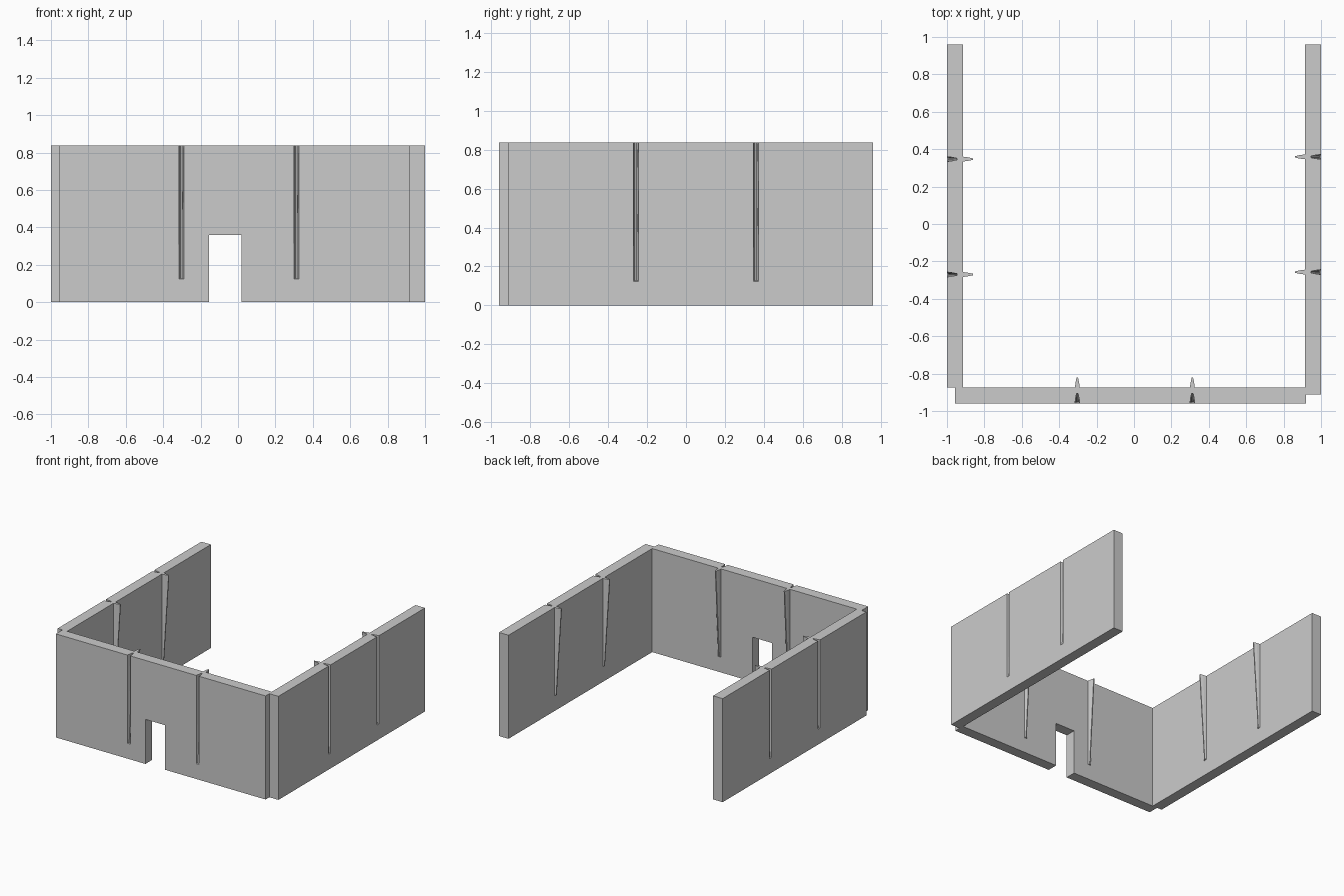
import bpy, bmesh

if "Cube" in bpy.data.objects:
    bpy.data.objects.remove(bpy.data.objects["Cube"])

HEIGHT = 0.837
THICK = 0.085
# half-section of a pressed-in rib: (half width, fraction of depth)
HALF = [(0.013, 0.0), (0.0095, 0.5), (0.004, 1.0)]
RIB = [(-w, f) for w, f in HALF] + [(w, f) for w, f in reversed(HALF)]


def outline(u0, u1, ribs, depth):
    """Wall plan in (along, inward): grooves outside, matching ribs inside."""
    def edge(v):
        pts = [(u0, v)]
        for r in sorted(ribs):
            pts += [(r + du, v + f * depth) for du, f in RIB]
        return pts + [(u1, v)]
    return edge(0.0) + edge(THICK)[::-1]


def wall(name, u0, u1, ribs, place):
    """Loft the plan upward; ribs deepen from a small foot to the top."""
    bm = bmesh.new()
    levels = [(0.0, 0.0), (0.124, 0.0), (0.127, 0.008), (HEIGHT, 0.054)]
    rings = []
    for z, depth in levels:
        rings.append([bm.verts.new((*place(u, v), z))
                      for u, v in outline(u0, u1, ribs, depth)])
    n = len(rings[0])
    for a, b in zip(rings, rings[1:]):
        for i in range(n):
            j = (i + 1) % n
            bm.faces.new((a[i], a[j], b[j], b[i]))
    bm.faces.new(rings[0][::-1])
    bm.faces.new(rings[-1])
    bmesh.ops.recalc_face_normals(bm, faces=bm.faces)
    mesh = bpy.data.meshes.new(name)
    bm.to_mesh(mesh)
    bm.free()
    ob = bpy.data.objects.new(name, mesh)
    bpy.context.collection.objects.link(ob)
    return ob


# three walls
front = wall("front_wall", -0.957, 0.919, (-0.303, 0.312),
             lambda u, v: (u, -0.96 + v))
wall("left_wall", -0.875, 0.96, (-0.27, 0.347), lambda u, v: (-1 + v, u))
wall("right_wall", -0.912, 0.96, (-0.257, 0.359), lambda u, v: (1 - v, u))

# doorway cut through the front wall
bpy.ops.mesh.primitive_cube_add(size=1, location=(-0.069, -0.92, 0.13))
door = bpy.context.object
door.name = "doorway_cutter"
door.scale = (0.173, 0.3, 0.46)
door.hide_render = True
door.display_type = 'WIRE'
cut = front.modifiers.new("doorway", 'BOOLEAN')
cut.operation = 'DIFFERENCE'
cut.solver = 'EXACT'
cut.object = door
